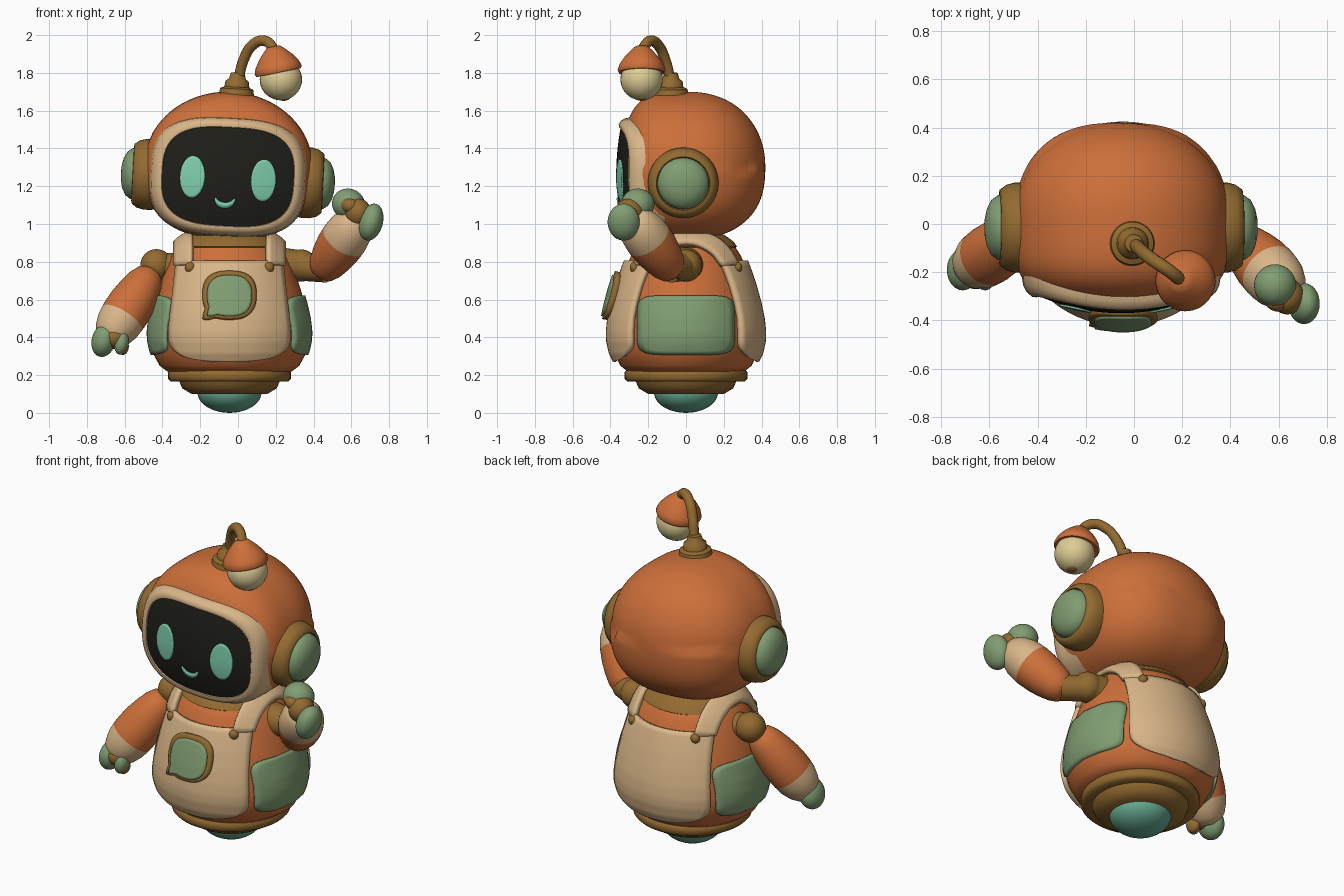
import bpy, bmesh, math
from mathutils import Vector, Matrix

if "Cube" in bpy.data.objects:
    bpy.data.objects.remove(bpy.data.objects["Cube"])


def material(name, rgb):
    mat = bpy.data.materials.new(name)
    mat.use_nodes = True
    mat.diffuse_color = (*rgb, 1)
    mat.node_tree.nodes["Principled BSDF"].inputs["Base Color"].default_value = (*rgb, 1)
    return mat


orange = material("orange shell", (.61, .16, .042))
cream = material("cream cloth", (.7, .47, .25))
brown = material("brown trim", (.29, .145, .03))
green = material("sage green", (.22, .34, .17))
dark = material("dark visor", (.014, .0135, .01))
glow = material("glowing teal", (.22, .64, .43))
teal = material("base teal", (.13, .4, .28))
bulb_color = material("pale yellow", (.73, .61, .3))

BODY = Matrix.Translation((-.045, 0, 0))
HEAD = Matrix.Translation((-.05, 0, 1.31)) @ Matrix.Rotation(math.radians(3), 4, 'Y')
SQUASH = .94  # body depth compared with its width


def finish(name, bm, mats, matrix, thick=0):
    bmesh.ops.remove_doubles(bm, verts=bm.verts, dist=.0001)
    bmesh.ops.recalc_face_normals(bm, faces=bm.faces)
    mesh = bpy.data.meshes.new(name)
    bm.to_mesh(mesh)
    bm.free()
    for mat in mats:
        mesh.materials.append(mat)
    obj = bpy.data.objects.new(name, mesh)
    bpy.context.collection.objects.link(obj)
    obj.matrix_world = matrix
    if thick:
        mod = obj.modifiers.new("thickness", 'SOLIDIFY')
        mod.thickness, mod.offset = thick, 0
    return obj


def grid(name, rows, mats, matrix=BODY, thick=0, closed=False, pick=lambda row: 0):
    """Skin rows of points; closed joins the ends of every row."""
    bm = bmesh.new()
    verts = [[bm.verts.new(p) for p in row] for row in rows]
    count = len(rows[0])
    for i in range(len(rows) - 1):
        for j in range(count if closed else count - 1):
            k = (j + 1) % count
            face = bm.faces.new((verts[i][j], verts[i][k], verts[i + 1][k], verts[i + 1][j]))
            face.material_index = pick(i)
    return finish(name, bm, mats, matrix, thick)


def turn(count=48):
    return [math.tau * i / count for i in range(count)]


def lathe(name, profile, mats, matrix=BODY, depth=1, pick=lambda row: 0):
    rows = [[(r * math.cos(a), depth * r * math.sin(a), z) for a in turn()] for r, z in profile]
    return grid(name, rows, mats, matrix, closed=True, pick=pick)


def ball(name, place, radii, mat, tilt=0):
    bm = bmesh.new()
    bmesh.ops.create_uvsphere(bm, u_segments=32, v_segments=20, radius=1)
    shape = Matrix.Rotation(math.radians(tilt), 4, 'Y') @ Matrix.Diagonal((*radii, 1))
    bm.transform(shape)
    return finish(name, bm, [mat], Matrix.Translation(place))


def power(value, exponent):
    return math.copysign(abs(value) ** exponent, value)


def oval(a, wide, high, n=2):
    return wide * power(math.cos(a), 2 / n), high * power(math.sin(a), 2 / n)


def patch(name, outline, surface, mat, matrix=BODY, thick=0):
    """Fill an outline with rings and lay it on a surface."""
    rows = [[surface(s / 8 * u, s / 8 * v) for u, v in outline] for s in range(9)]
    return grid(name, rows, [mat], matrix, thick, closed=True)


def limb(name, start, end, profile, mats, split):
    axis = Vector(end) - Vector(start)
    matrix = Matrix.Translation(start) @ axis.to_track_quat('Z', 'Y').to_matrix().to_4x4()
    points = [(r, t * axis.length) for t, r in profile]
    return lathe(name, points, mats, matrix, pick=lambda i: int(profile[i][0] >= split))


# Body shell
shell = [(.33, .22), (.37, .25), (.408, .32), (.422, .38), (.424, .43), (.416, .5), (.398, .58),
         (.372, .67), (.34, .76), (.31, .83), (.28, .875), (.25, .907), (.2, .935), (.1, .945)]


def body_radius(z):
    for (r0, z0), (r1, z1) in zip(shell, shell[1:]):
        if z <= z1:
            return r0 + (r1 - r0) * (z - z0) / (z1 - z0)
    return 0


def body_top(r):
    for (r0, z0), (r1, z1) in zip(shell[5:], shell[6:]):
        if r >= r1:
            return z0 + (z1 - z0) * (r - r0) / (r1 - r0)
    return shell[-1][1]


def body_depth(x, z, lift):
    return SQUASH * math.sqrt(max(0, (body_radius(z) + lift) ** 2 - x * x))


lathe("body", [(0, .22)] + shell + [(0, .945)], [orange], depth=SQUASH)
lathe("collar", [(.27, .87), (.287, .88), (.27, .905), (.235, .93), (.2, .95), (.19, 1)], [brown], depth=SQUASH)

# Rolling base
lathe("base_ring", [(0, .1), (.2, .1), (.25, .13), (.265, .165), (.31, .165), (.325, .18),
                    (.325, .215), (.31, .23), (.28, .24), (0, .24)], [brown])
ball("base_dome", (-.045, 0, .11), (.17, .17, .11), teal)

# Apron: front and back bibs, straps and buttons
for side, label in ((-1, "front"), (1, "back")):
    rows = []
    for i in range(33):
        z = .28 + .52 * (i / 32) ** 1.7
        low = max(0, (.42 - z) / .14)
        width = (.275 + .04 * min(1, (.8 - z) / .35)) * max(0, 1 - low ** 3) ** (1 / 3)
        rows.append([(u / 12 * width, side * body_depth(u / 12 * width, z, .012), z) for u in range(-12, 13)])
    grid(label + "_bib", rows, [cream], thick=.03)
    for x in (-.208, .208):
        ball(label + "_button", (x - .045, side * body_depth(x, .77, .022), .77), (.028, .024, .028), brown)

center = Vector((0, 0, .6))
for side, label in ((-1, "right"), (1, "left")):
    rows = []
    for i in range(6):
        x = .188 + .087 * i / 5
        reach = body_depth(x, .77, 0)
        row = []
        for k in range(-16, 17):
            y = reach * k / 16
            point = Vector((side * x, y, body_top(math.hypot(x, y / SQUASH))))
            row.append(center + (point - center) * 1.05)
        rows.append(row)
    grid(label + "_strap", rows, [cream], thick=.03)

    # Side panel
    panel = [oval(a, .255, .155, 6) for a in turn(64)]
    patch(label + "_panel", panel, lambda y, z: (
        side * math.sqrt((body_radius(z + .465) + .007) ** 2 - (y / SQUASH) ** 2), y, z + .465), green, thick=.016)


# Speech bubble badge
def bubble(scale):
    points = []
    for a in turn(64):
        u, v = oval(a, .122 * scale, .112 * scale, 2.6)
        tail = 1 + .32 * max(0, 1 - abs(a - math.radians(226)) / .3)
        points.append((u * tail, v * tail))
    return points


def badge_surface(lift):
    return lambda u, v: (u, -body_depth(u, v + .62, lift), v + .62)


patch("badge_rim", bubble(1.13), badge_surface(.035), brown, thick=.04)
patch("badge_face", bubble(.96), badge_surface(.057), green, thick=.016)


# Head: rounded solid, flatter at the front and fuller at the bottom
def inside_head(p):
    n = 2 if p.z > 0 else 2.6
    deep, m = (.42, 2.3) if p.y > 0 else (.345, 4)
    return abs(p.x / .445) ** n + abs(p.z / .39) ** n + abs(p.y / deep) ** m < 1


bm = bmesh.new()
bmesh.ops.create_icosphere(bm, subdivisions=5, radius=1)
for vert in bm.verts:
    low, high = 0, 1
    for step in range(16):
        mid = (low + high) / 2
        if inside_head(vert.co * mid):
            low = mid
        else:
            high = mid
    vert.co *= low
finish("head", bm, [orange], HEAD)


# Visor with raised rim
def face(lift):
    return lambda u, v: (u, -.37 + .6 * u * u + (.35 if v > 0 else .8) * v * v - lift, v - .06)


patch("visor", [oval(a, .36, .275, 3) for a in turn(96)], face(0), dark, HEAD)
rim = [(0, -.01), (.1, .008), (.4, .014), (.75, .006), (1, -.016), (1.1, -.05), (1.15, -.14)]
grid("visor_rim", [[face(lift)(*oval(a, .345 + .06 * s, .258 + .05 * s, 3)) for a in turn(96)]
                   for s, lift in rim], [cream], HEAD, closed=True)

# Eyes and smile
for x, label in ((-.188, "right"), (.188, "left")):
    patch(label + "_eye", [oval(a, .066, .112) for a in turn()],
          lambda u, v: face(.005)(u + x, v - .01), glow, HEAD, .008)
smile = []
for i in range(17):
    a = math.radians(190 + 10 * i)
    half = .004 + .012 * math.sin(math.pi * i / 16)
    smile.append([face(.005)(-.01 + (.052 + d) * math.cos(a), -.105 + (.048 + d) * math.sin(a)) for d in (-half, half)])
grid("smile", smile, [glow], HEAD, .008)

# Ears
for side, label in ((-1, "right"), (1, "left")):
    ear = HEAD @ Matrix.Translation((0, -.015, -.07)) @ Matrix.Rotation(side * math.pi / 2, 4, 'Y')
    lathe(label + "_ear_ring", [(0, .34), (.175, .34), (.187, .4), (.187, .44), (.178, .475), (.158, .503),
                                (.142, .505), (.135, .49), (0, .49)], [brown], ear)
    lathe(label + "_ear_cap", [(.138, .485), (.134, .512), (.115, .538), (.08, .556), (.04, .565), (0, .567)], [green], ear)

# Antenna with hanging lamp
lathe("antenna_base", [(.1, -.03), (.092, .0), (.088, .025), (.066, .035), (.062, .065), (.045, .078), (.036, .11), (0, .115)],
      [brown], Matrix.Translation((-.008, -.08, 1.69)) @ Matrix.Rotation(.06, 4, 'Y'))
curve = bpy.data.curves.new("antenna_stalk", 'CURVE')
curve.dimensions, curve.bevel_depth, curve.bevel_resolution = '3D', .028, 4
curve.use_fill_caps = True
curve.materials.append(brown)
path = [(0, -.08, 1.75), (.03, -.11, 1.87), (.08, -.15, 1.95), (.14, -.19, 1.97), (.185, -.225, 1.93), (.2, -.235, 1.88)]
spline = curve.splines.new('BEZIER')
spline.bezier_points.add(len(path) - 1)
for knot, place in zip(spline.bezier_points, path):
    knot.co = place
    knot.handle_left_type = knot.handle_right_type = 'AUTO'
bpy.context.collection.objects.link(bpy.data.objects.new("antenna_stalk", curve))
lathe("lamp_cap", [(0, .13), (.035, .126), (.055, .108), (.09, .07), (.117, .03), (.127, 0), (.12, -.014), (0, -.01)],
      [orange], Matrix.Translation((.213, -.235, 1.815)) @ Matrix.Rotation(-.2, 4, 'Y'))
ball("lamp_bulb", (.227, -.235, 1.765), (.112, .112, .11), bulb_color)
ball("lamp_tip", (.24, -.235, 1.672), (.038, .038, .02), brown)

# Shoulders
limb("right_shoulder_joint", (-.3, 0, .76), (-.43, 0, .785), [(0, .09), (1, .06)], [brown], 2)
ball("right_shoulder", (-.432, 0, .782), (.085, .085, .085), brown)
limb("left_shoulder_joint", (.2, 0, .78), (.34, 0, .78), [(0, .1), (1, .08)], [brown], 2)
ball("left_shoulder", (.335, 0, .78), (.085, .085, .085), brown)
limb("left_upper_arm", (.33, 0, .775), (.47, -.08, .76), [(0, .075), (1, .07)], [brown], 2)

# Sleeves with cream cuffs
sleeve = [(0, 0), (0, .045), (.05, .075), (.15, .096), (.3, .112), (.45, .122), (.6, .125), (.68, .123),
          (.78, .118), (.9, .1), (1, .07), (1.03, 0)]
limb("right_sleeve", (-.455, -.03, .75), (-.69, -.19, .38), sleeve, [orange, cream], .68)
limb("left_sleeve", (.435, -.06, .735), (.645, -.29, 1.04), sleeve, [orange, cream], .6)

# Mitten hands
ball("right_palm", (-.655, -.2, .4), (.075, .07, .06), brown)
ball("right_fingers", (-.71, -.19, .385), (.064, .085, .09), green, 15)
ball("right_thumb", (-.617, -.23, .37), (.038, .045, .062), green, 10)
ball("right_thumb_pad", (-.61, -.22, .352), (.032, .045, .045), brown)
ball("left_palm", (.635, -.3, 1.06), (.07, .075, .075), brown)
ball("left_thumb", (.585, -.255, 1.105), (.088, .088, .082), green, 20)
ball("left_thumb_pad", (.595, -.305, 1.095), (.058, .058, .045), brown, 20)
ball("left_fingers", (.705, -.33, 1.01), (.062, .085, .1), green, 15)

# Smooth shading with sharp edges kept
bpy.ops.object.select_all(action='DESELECT')
for obj in bpy.context.collection.objects:
    if obj.type == 'MESH':
        obj.select_set(True)
        bpy.context.view_layer.objects.active = obj
bpy.ops.object.shade_smooth_by_angle(angle=math.radians(50))
